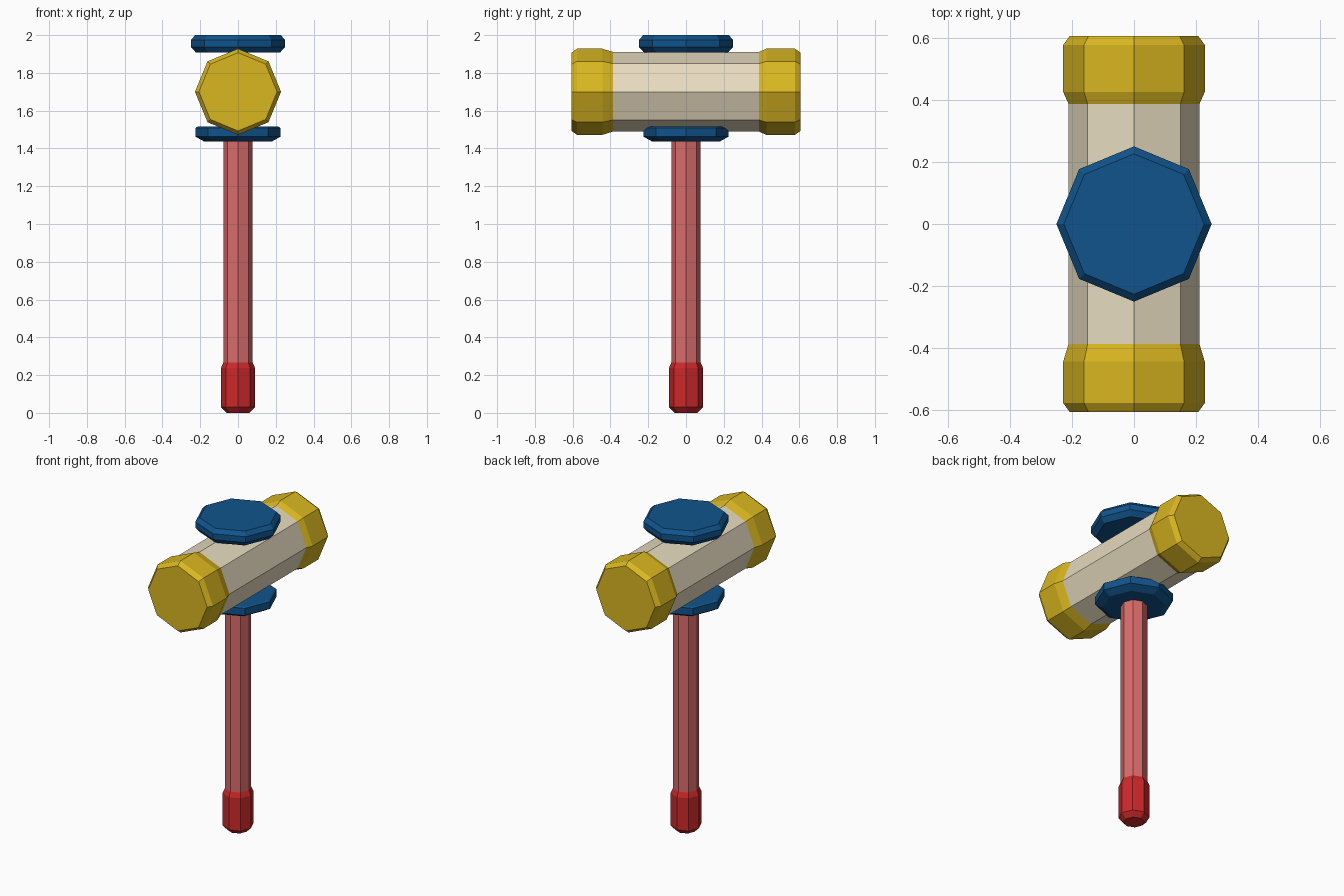
import bpy, bmesh, math
from mathutils import Matrix

if "Cube" in bpy.data.objects:
    bpy.data.objects.remove(bpy.data.objects["Cube"])

SIDES = 8


def material(name, rgb):
    # sRGB bytes to linear diffuse colour
    m = bpy.data.materials.new(name)
    m.diffuse_color = [((c / 255 + 0.055) / 1.055) ** 2.4 for c in rgb] + [1]
    m.use_nodes = True
    m.node_tree.nodes["Principled BSDF"].inputs["Base Color"].default_value = m.diffuse_color
    return m


def lathe(name, profile, mat, start=True, end=True, matrix=Matrix()):
    """Eight-sided turned part from (radius, height) pairs, flat ends optional."""
    bm = bmesh.new()
    rings = []
    for r, z in profile:
        rings.append([bm.verts.new((r * math.cos(a), r * math.sin(a), z))
                      for a in (2 * math.pi * i / SIDES for i in range(SIDES))])
    for low, high in zip(rings, rings[1:]):
        for i in range(SIDES):
            j = (i + 1) % SIDES
            bm.faces.new((low[i], low[j], high[j], high[i]))
    if start:
        bm.faces.new(rings[0][::-1])
    if end:
        bm.faces.new(rings[-1])
    bm.transform(matrix)
    bm.normal_update()
    mesh = bpy.data.meshes.new(name)
    bm.to_mesh(mesh)
    bm.free()
    mesh.materials.append(mat)
    obj = bpy.data.objects.new(name, mesh)
    bpy.context.collection.objects.link(obj)
    return obj


pink = material("handle_pink", (218, 108, 106))
red = material("grip_red", (205, 40, 42))
blue = material("collar_blue", (16, 84, 140))
cream = material("head_cream", (232, 220, 192))
gold = material("cap_gold", (218, 183, 32))

# Handle and grip
lathe("grip", [(0.06, 0), (0.09, 0.03), (0.09, 0.238), (0.077, 0.268)],
      red, end=False)
lathe("handle", [(0.077, 0.268), (0.077, 1.445)], pink, start=False, end=False)

# Collars below and above the head
lathe("lower_collar", [(0.18, 1.437), (0.226, 1.463), (0.226, 1.508), (0.215, 1.515)], blue)
lathe("top_plate", [(0.222, 1.907), (0.25, 1.938), (0.25, 1.975), (0.226, 2.0)], blue)

# Head barrel lying along y, with a cap on each end
for sign, label in ((1, "back"), (-1, "front")):
    along = Matrix.Translation((0, 0, 1.7)) @ Matrix.Rotation(-sign * math.pi / 2, 4, 'X')
    inner = 0.425 if sign > 0 else 0.443
    lathe(label + "_cap",
          [(0.211, 0.387), (0.228, inner), (0.228, 0.577), (0.207, 0.606)],
          gold, start=False, matrix=along)
lathe("head_barrel", [(0.211, -0.387), (0.211, 0.387)], cream,
      start=False, end=False, matrix=along)
